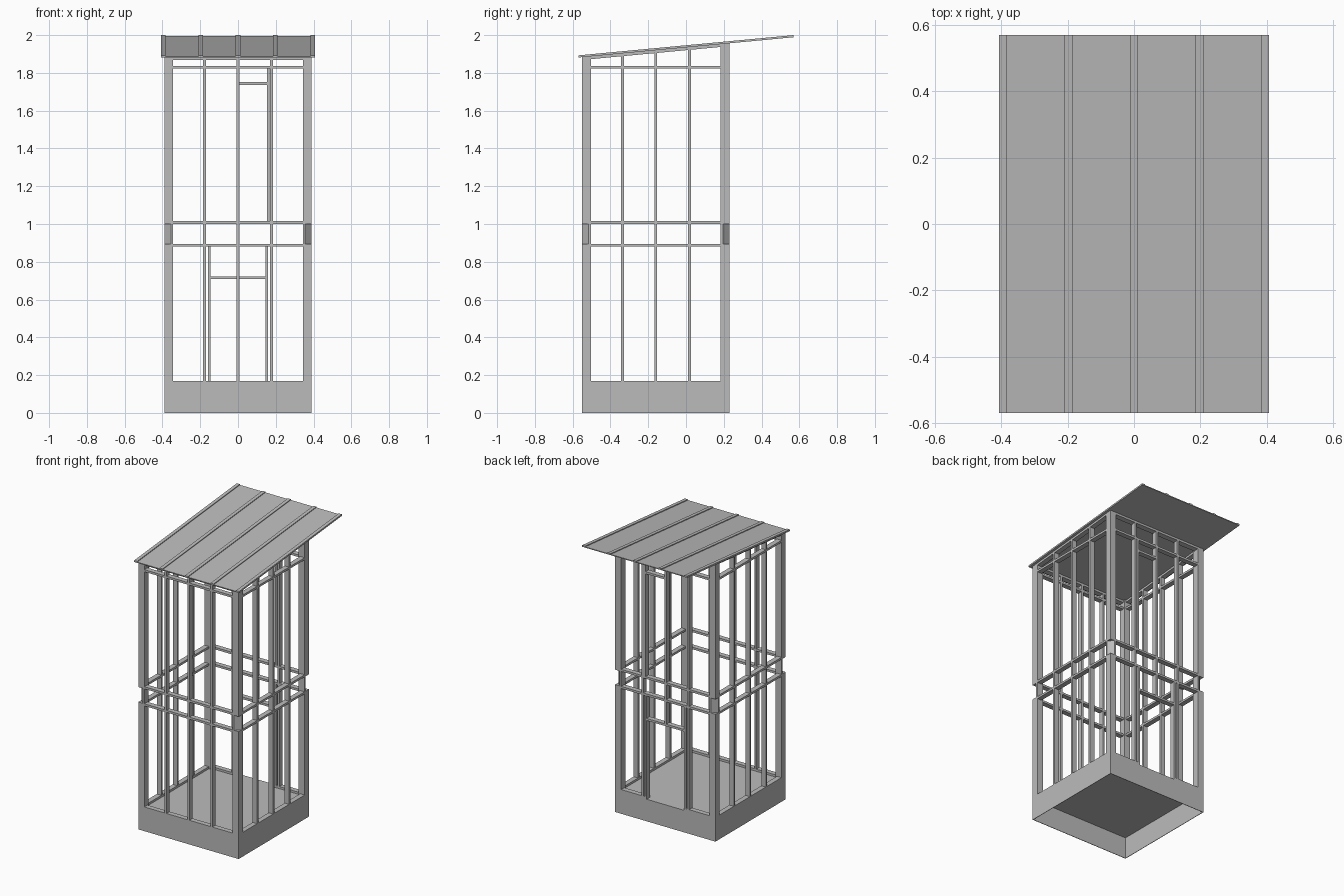
import bpy
import bmesh
from mathutils import Vector

cube = bpy.data.objects.get("Cube")
if cube:
    bpy.data.objects.remove(cube, do_unlink=True)

grey = bpy.data.materials.new("plain grey")
grey.use_nodes = True
GREY = (0.5, 0.5, 0.5, 1)
grey.diffuse_color = GREY
grey.node_tree.nodes["Principled BSDF"].inputs["Base Color"].default_value = GREY

X, Y0, Y1 = 0.39, -0.55, 0.23      # outer faces of the frame
YM = (Y0 + Y1) / 2
POST, DEEP, T = 0.047, 0.035, 0.015
FLOOR, LOW, HIGH, TOP = 0.155, 0.895, 1.0, 1.83
SLOPE = 0.094


def roof_z(y):
    """Height of the roof underside."""
    return 1.935 + SLOPE * y


def finish(name, bm):
    bmesh.ops.recalc_face_normals(bm, faces=bm.faces)
    mesh = bpy.data.meshes.new(name)
    bm.to_mesh(mesh)
    bm.free()
    mesh.materials.append(grey)
    obj = bpy.data.objects.new(name, mesh)
    bpy.context.collection.objects.link(obj)
    return obj


def prism(name, outline, z0, z1=None, thick=None):
    """Upright prism; without z1 its top follows the roof, with thick it is a sloping strip."""
    bm = bmesh.new()
    top = [bm.verts.new((x, y, roof_z(y) if z1 is None else z1)) for x, y in outline]
    low = [bm.verts.new((v.co.x, v.co.y, v.co.z - thick if thick else z0)) for v in top]
    bm.faces.new(top)
    bm.faces.new(low[::-1])
    for i in range(len(top)):
        j = (i + 1) % len(top)
        bm.faces.new((top[i], low[i], low[j], top[j]))
    return finish(name, bm)


def rect(x0, x1, y0, y1):
    return [(x0, y0), (x1, y0), (x1, y1), (x0, y1)]


def wall_rect(wall, a, b):
    """Footprint of a member lying in a wall, from a to b along it."""
    if wall == "front":
        return rect(a, b, Y0, Y0 + DEEP)
    if wall == "back":
        return rect(a, b, Y1 - DEEP, Y1)
    if wall == "left":
        return rect(X - DEEP, X, a, b)
    return rect(-X, -X + DEEP, a, b)


def stud(wall, at, z0=FLOOR, z1=None, name="stud"):
    prism(f"{wall}_{name}", wall_rect(wall, at - T / 2, at + T / 2), z0, z1)


def rail(wall, a, b, z, name="rail"):
    prism(f"{wall}_{name}", wall_rect(wall, a, b), z, z + T)


# Base skirt, closed on top and open below
bm = bmesh.new()
bmesh.ops.create_cube(bm, size=1)
for v in bm.verts:
    v.co = Vector((v.co.x * 2 * X, v.co.y * (Y1 - Y0) + YM, (v.co.z + 0.5) * FLOOR))
bottom = [f for f in bm.faces if f.calc_center_median().z < 0.01]
bmesh.ops.delete(bm, geom=bottom, context="FACES_ONLY")
base = finish("base_skirt", bm)
solid = base.modifiers.new("wall thickness", "SOLIDIFY")
solid.thickness = 0.005
solid.offset = -1

# Corner posts, with a chamfered section between the two middle rails
for sx in (-1, 1):
    for y, sy in ((Y0, 1), (Y1, -1)):
        xi, yi = sx * (X - POST), y + sy * POST
        square = rect(sx * X, xi, y, yi)
        prism("lower_corner_post", square, FLOOR, LOW)
        prism("upper_corner_post", square, HIGH)
        chamfer = [(sx * (X - DEEP), y), (xi, y), (xi, yi),
                   (sx * X, yi), (sx * X, y + sy * DEEP)]
        prism("corner_notch", chamfer, LOW, HIGH)

# Rails and sloping top plates
for wall in ("front", "back", "left", "right"):
    if wall in ("front", "back"):
        a, b = -X + POST, X - POST
    else:
        a, b = Y0 + POST, Y1 - POST
    for z in (LOW - T, HIGH, TOP - T / 2):
        rail(wall, a, b, z)
    prism(f"{wall}_top_plate", wall_rect(wall, a, b), 0, thick=T)
    if wall != "back":
        rail(wall, a, b, FLOOR, "sill")

# Regular studs
for x in (-0.178, 0, 0.178):
    stud("front", x)
for wall in ("left", "right"):
    for y in (-0.337, -0.16, 0.018):
        stud(wall, y)

# Back wall: doorway below and window opening above
for s in (-1, 1):
    stud("back", s * 0.178)
    stud("back", s * 0.152, FLOOR, LOW, "door_stud")
    rail("back", *sorted((s * 0.152, s * (X - POST))), FLOOR, "sill")
rail("back", -0.152, 0.152, 0.708, "door_header")
stud("back", 0, 0.715)
stud("back", 0.16, HIGH, TOP, "window_stud")
rail("back", 0, 0.16, 1.737, "window_header")

# Sloping roof sheet with raised seams
HALF_W, HALF_L = 0.408, 0.57


def sloped(name, x0, x1, lift, thick):
    obj = prism(name, rect(x0, x1, -HALF_L, HALF_L), 0, thick=thick)
    obj.location.z = lift


sloped("roof_sheet", -HALF_W, HALF_W, 0.006, 0.006)
for i in range(-2, 3):
    c = i * 0.198
    sloped("roof_seam", c - 0.012, c + 0.012, 0.0114, 0.0114)
